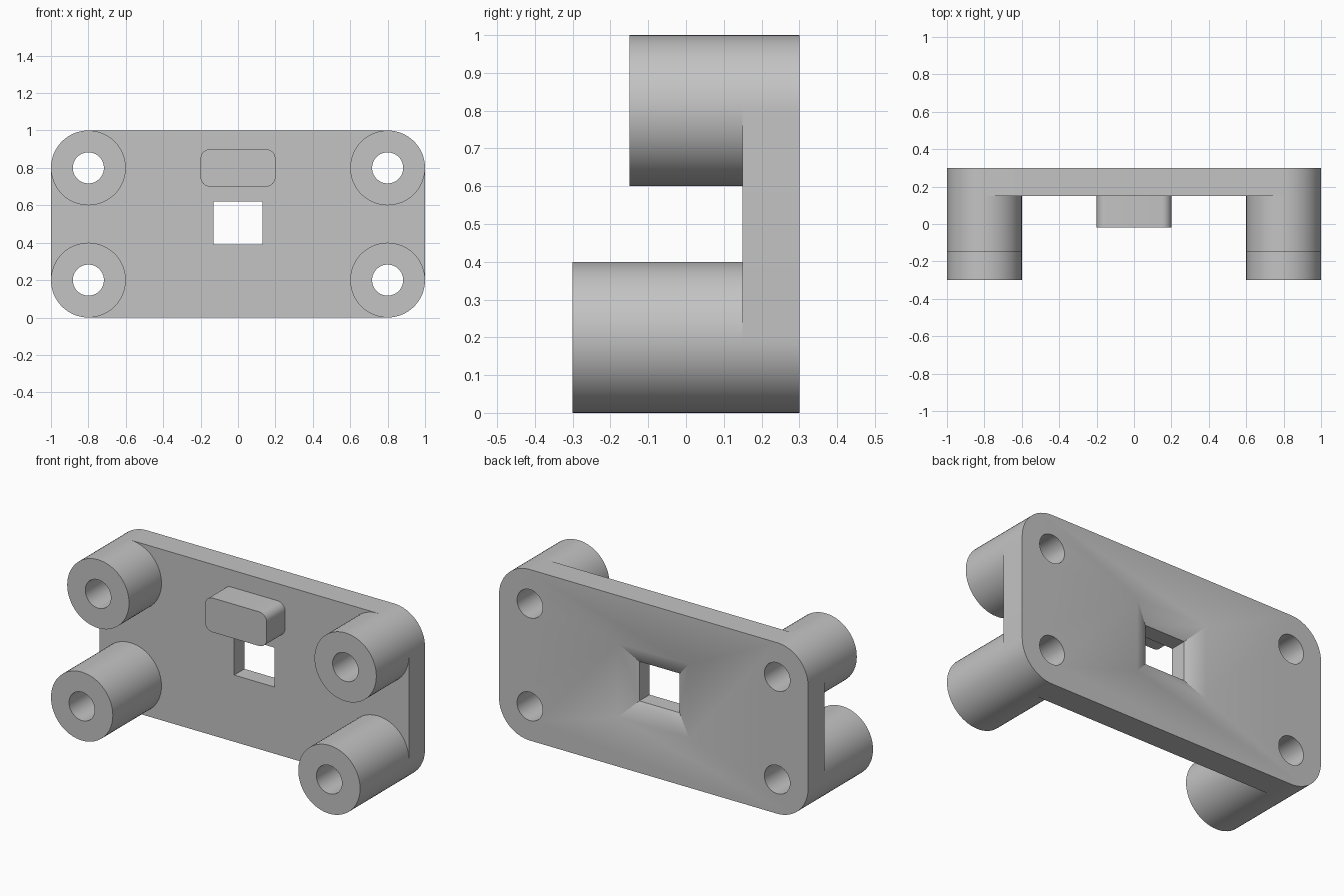
import bpy, bmesh
from math import cos, sin, pi

if "Cube" in bpy.data.objects:
    bpy.data.objects.remove(bpy.data.objects["Cube"], do_unlink=True)

GREY = 0.55
grey = bpy.data.materials.new("plain grey")
grey.use_nodes = True
grey.diffuse_color = (GREY, GREY, GREY, 1)
grey.node_tree.nodes["Principled BSDF"].inputs["Base Color"].default_value = (GREY, GREY, GREY, 1)

BACK, FACE = 0.3, 0.15          # rear and front planes of the plate
BOSS_R, HOLE_R = 0.2, 0.083


def ring(y, x, z, half_w, half_h, radius=0, steps=16):
    """Rounded rectangle outline in the plane at depth y."""
    points = []
    count = steps if radius else 0
    for quarter, (sx, sz) in enumerate([(1, 1), (-1, 1), (-1, -1), (1, -1)]):
        for i in range(count + 1):
            a = (quarter + i / max(count, 1)) * pi / 2
            p = (x + sx * (half_w - radius) + radius * cos(a), y,
                 z + sz * (half_h - radius) + radius * sin(a))
            points.append(p)
    return points


def circle(y, x, z, r):
    return ring(y, x, z, r, r, r)


def loft(name, rings, tube=False):
    """Skin a series of outlines; cap the ends, or close into a tube."""
    bm = bmesh.new()
    loops = [[bm.verts.new(p) for p in r] for r in rings]
    pairs = list(zip(loops, loops[1:]))
    if tube:
        pairs.append((loops[-1], loops[0]))
    else:
        bm.faces.new(loops[0])
        bm.faces.new(loops[-1])
    for a, b in pairs:
        n = len(a)
        for i in range(n):
            j = (i + 1) % n
            bm.faces.new((a[i], a[j], b[j], b[i]))
    # circles used as rounded squares leave coincident points
    bmesh.ops.remove_doubles(bm, verts=bm.verts, dist=1e-5)
    bmesh.ops.recalc_face_normals(bm, faces=bm.faces)
    mesh = bpy.data.meshes.new(name)
    bm.to_mesh(mesh)
    bm.free()
    mesh.materials.append(grey)
    obj = bpy.data.objects.new(name, mesh)
    bpy.context.collection.objects.link(obj)
    return obj


def activate(obj):
    bpy.ops.object.select_all(action='DESELECT')
    obj.select_set(True)
    bpy.context.view_layer.objects.active = obj


# Rounded back plate
plate = loft("back_plate", [ring(y, 0, 0.5, 1, 0.5, BOSS_R) for y in (FACE, BACK)])
parts = [plate]

# Window cutter: straight at the front, flared towards the rear
flare = 0.1 / 0.055
over = 0.02
cutters = [loft("window_cutter", [
    ring(FACE - over, 0, 0.505, 0.13, 0.115),
    ring(BACK - 0.055, 0, 0.505, 0.13, 0.115),
    ring(BACK + over, 0, 0.505, 0.23 + over * flare, 0.215 + over * flare)])]

# Four hollow bosses, the lower pair longer
for side, x in (("left", 0.8), ("right", -0.8)):
    for level, z, front in (("upper", 0.8, -0.15), ("lower", 0.2, -0.3)):
        parts.append(loft(f"{level}_{side}_boss", [
            circle(FACE, x, z, BOSS_R), circle(front, x, z, BOSS_R),
            circle(front, x, z, HOLE_R), circle(FACE, x, z, HOLE_R)], tube=True))
        cutters.append(loft("hole_cutter", [
            circle(FACE - over, x, z, HOLE_R), circle(BACK + over, x, z, HOLE_R)]))

# Small rounded tab above the window
parts.append(loft("front_tab", [ring(y, 0, 0.8, 0.2, 0.1, 0.05, 8) for y in (-0.02, FACE)]))

# Cut the window and the screw holes through the plate
activate(plate)
for cutter in cutters:
    cutter.hide_render = True
    mod = plate.modifiers.new("cut", 'BOOLEAN')
    mod.operation = 'DIFFERENCE'
    mod.solver = 'EXACT'
    mod.object = cutter
    bpy.ops.object.modifier_apply(modifier=mod.name)
    bpy.data.objects.remove(cutter, do_unlink=True)

for part in parts:
    activate(part)
    bpy.ops.object.shade_smooth_by_angle()
